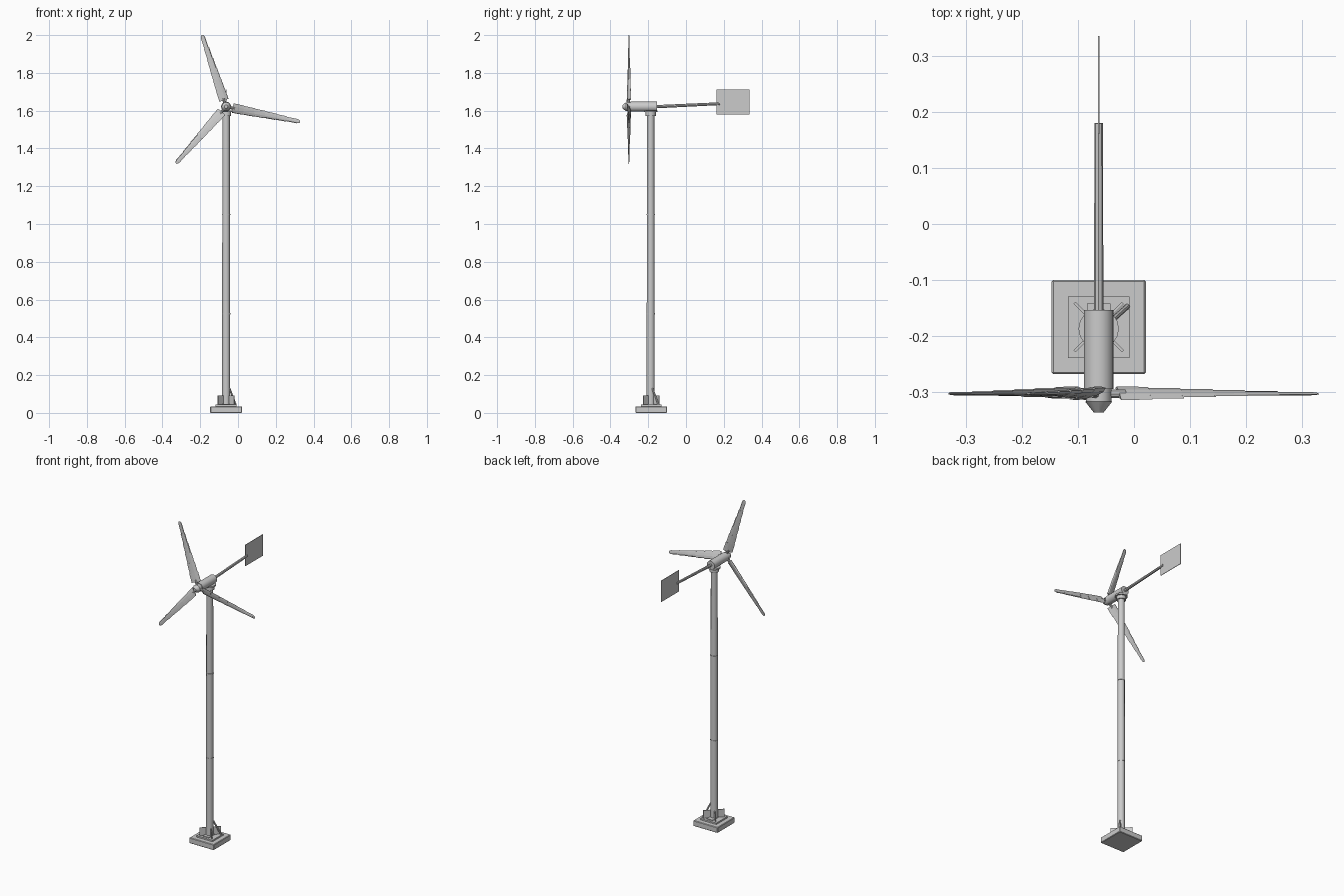
import bpy, bmesh, math
from mathutils import Matrix, Vector

if "Cube" in bpy.data.objects:
    bpy.data.objects.remove(bpy.data.objects["Cube"])

CX, CY = -0.063, -0.187      # tower axis
HZ = 1.621                   # rotor axis height
RY = -0.303                  # rotor plane


def make(name, bm, smooth=False):
    bmesh.ops.recalc_face_normals(bm, faces=bm.faces)
    me = bpy.data.meshes.new(name)
    bm.to_mesh(me)
    bm.free()
    ob = bpy.data.objects.new(name, me)
    bpy.context.collection.objects.link(ob)
    if smooth:
        bpy.context.view_layer.objects.active = ob
        ob.select_set(True)
        bpy.ops.object.shade_smooth_by_angle(angle=math.radians(35))
        ob.select_set(False)
    return ob


def box(name, centre, size, rot=0, bevel=0):
    bm = bmesh.new()
    bmesh.ops.create_cube(bm, size=1, matrix=Matrix.Translation(centre)
                          @ Matrix.Rotation(rot, 4, 'Z') @ Matrix.Diagonal((*size, 1)))
    ob = make(name, bm)
    if bevel:
        m = ob.modifiers.new("bevel", 'BEVEL')
        m.width, m.segments = bevel, 1
    return ob


def rod(name, a, b, r1, r2=None, n=16):
    a, b = Vector(a), Vector(b)
    d = b - a
    bm = bmesh.new()
    bmesh.ops.create_cone(bm, cap_ends=True, segments=n, radius1=r1,
                          radius2=r1 if r2 is None else r2, depth=d.length,
                          matrix=Matrix.Translation((a + b) / 2)
                          @ d.to_track_quat('Z', 'Y').to_matrix().to_4x4())
    return make(name, bm, True)


# Foundation slab, step and mounting plate
box("foundation_slab", (CX, CY + 0.003, 0.0175), (0.168, 0.168, 0.035), bevel=0.003)
box("foundation_step", (CX, CY + 0.003, 0.038), (0.11, 0.11, 0.012))
box("mounting_plate", (CX, CY + 0.003, 0.044), (0.042, 0.084, 0.008))

# Diagonal gussets around the tower foot
for i in range(4):
    a = math.radians(45 + 90 * i)
    box(f"gusset_{i + 1}", (CX + 0.038 * math.cos(a), CY + 0.003 + 0.038 * math.sin(a), 0.067),
        (0.046, 0.005, 0.05), a)

# Cable conduit leaning from the slab to the tower
rod("cable_conduit", (-0.012, -0.147, 0.042), (-0.045, -0.177, 0.13), 0.005, n=8)

# Tower with joint rings
rod("tower", (CX, CY, 0.04), (CX, CY, 1.585), 0.0215, 0.0195, 12)
for i, z in enumerate((0.525, 1.05)):
    rod(f"tower_joint_{i + 1}", (CX, CY, z - 0.003), (CX, CY, z + 0.003), 0.0225, n=12)

# Yaw bearing
rod("yaw_bearing", (CX, CY, 1.572), (CX, CY, 1.598), 0.027, n=16)
rod("yaw_flange", (CX, CY, 1.593), (CX, CY, 1.602), 0.036, n=16)

# Nacelle, hub and spinner along y
rod("nacelle", (CX, -0.294, HZ), (CX, -0.153, HZ), 0.0265, n=20)
rod("hub", (CX, -0.317, HZ), (CX, -0.289, HZ), 0.023, n=12)
rod("spinner", (CX, -0.317, HZ), (CX, -0.336, HZ), 0.024, 0.009, 12)

# Tail boom and vane
rod("tail_boom", (CX, -0.16, HZ), (CX, 0.18, 1.637), 0.0085, 0.0075, 8)
box("tail_vane", (CX, 0.248, 1.645), (0.003, 0.175, 0.132))


def section(bm, r, chord, thick, pitch):
    # flat eight-point aerofoil section at radius r, spanning local x
    ring = []
    for u, v in ((-.5, 0), (-.38, .42), (-.12, .5), (.2, .32), (.5, 0),
                 (.2, -.32), (-.12, -.5), (-.38, -.42)):
        p = Matrix.Rotation(pitch, 3, 'X') @ Vector((r, v * thick, u * chord))
        ring.append(bm.verts.new(p))
    return ring


def prism(bm, a, b):
    for i in range(8):
        j = (i + 1) % 8
        bm.faces.new((a[i], a[j], b[j], b[i]))
    bm.faces.new(a)
    bm.faces.new(b[::-1])


# Three blades, each of stepped, progressively less pitched segments
edges = (0.036, 0.091, 0.149, 0.208, 0.266, 0.325, 0.384)
for k in range(3):
    bm = bmesh.new()
    for i in range(6):
        t = i / 5
        c, th = 0.055 - 0.031 * t, 0.012 - 0.006 * t
        p = math.radians(23 - 17 * t)
        prism(bm, section(bm, edges[i], c, th, p),
              section(bm, edges[i + 1] + 0.002, c * 0.97, th, p))
    # rounded tip
    prism(bm, section(bm, 0.384, 0.022, 0.006, 0.1), section(bm, 0.393, 0.019, 0.005, 0.1))
    prism(bm, section(bm, 0.393, 0.019, 0.005, 0.1), section(bm, 0.4, 0.009, 0.003, 0.1))
    place = (Matrix.Translation((CX, RY, HZ))
             @ Matrix.Rotation(math.radians(11.5 + 120 * k), 4, 'Y'))
    bm.transform(place)
    make(f"blade_{k + 1}", bm)
    rod(f"blade_root_{k + 1}", place @ Vector((0.012, 0, 0)), place @ Vector((0.048, 0, 0)), 0.008, n=10)
